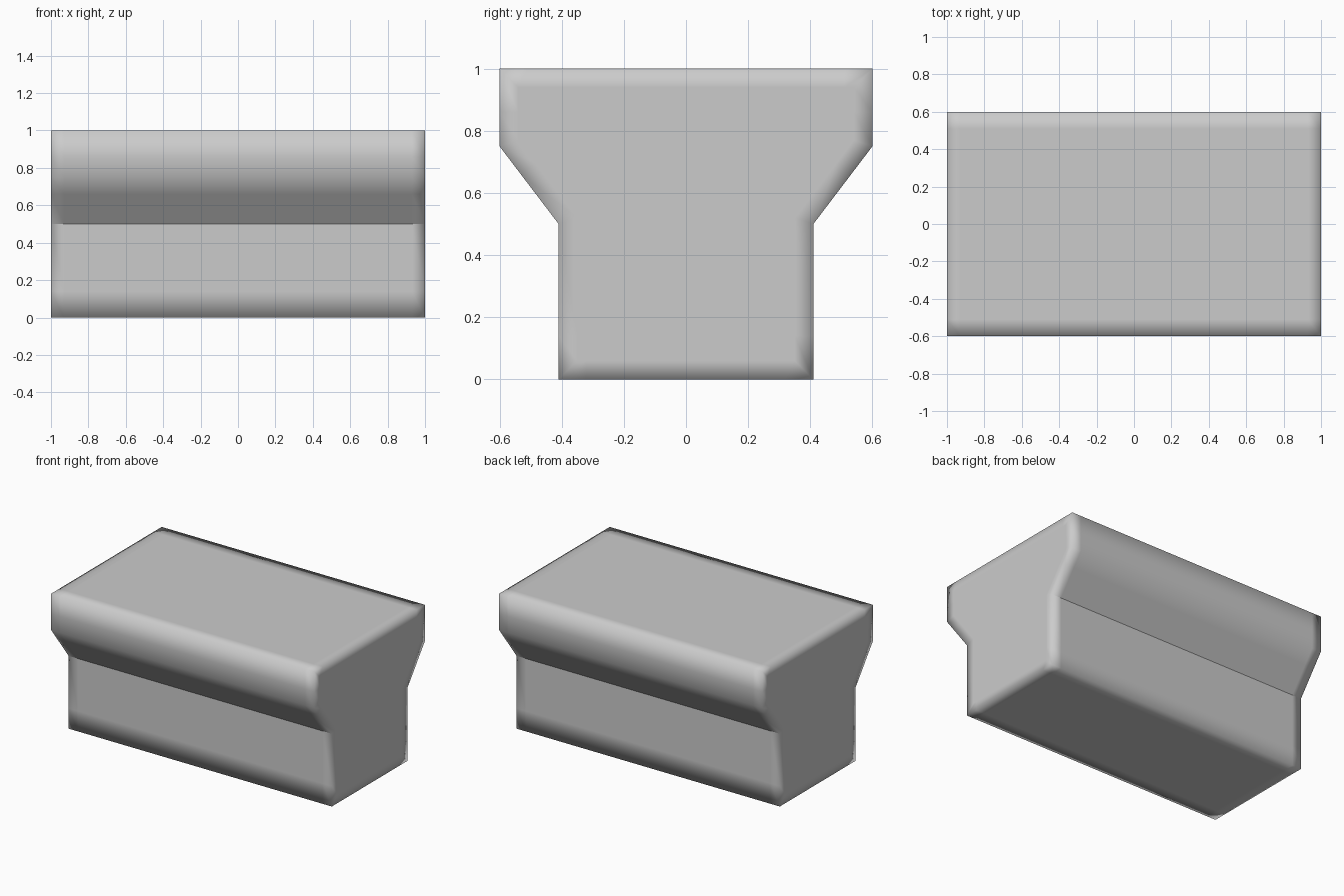
import bpy, bmesh

if "Cube" in bpy.data.objects:
    bpy.data.objects.remove(bpy.data.objects["Cube"])

# Half profile (y, z) from bottom to top, with support points beside the soft edges
half = [(0.32, 0), (0.41, 0), (0.41, 0.14), (0.41, 0.5),
        (0.53, 0.66), (0.6, 0.75), (0.6, 0.86), (0.6, 1), (0.51, 1)]
half[4] = (0.41 + 0.19 * 0.64, 0.66)
profile = half + [(-y, z) for y, z in reversed(half)]
stations = [-1, -0.93, 0.93, 1]

bm = bmesh.new()
rings = [[bm.verts.new((x, y, z)) for y, z in profile] for x in stations]
n = len(profile)

# Long outer skin
for a, b in zip(rings, rings[1:]):
    for i in range(n):
        j = (i + 1) % n
        bm.faces.new((a[i], a[j], b[j], b[i]))

# End caps with a support loop
caps = [bm.faces.new(rings[0]), bm.faces.new(rings[-1])]
bmesh.ops.recalc_face_normals(bm, faces=bm.faces[:])
bmesh.ops.inset_individual(bm, faces=caps, thickness=0.06, use_even_offset=True)

# Smooth everywhere except the crease under the overhang
for f in bm.faces:
    f.smooth = True
for e in bm.edges:
    a, b = e.verts
    if all(abs(v.co.z - 0.5) < 1e-4 and abs(abs(v.co.y) - 0.41) < 1e-4 for v in (a, b)):
        e.smooth = False

mesh = bpy.data.meshes.new("overhanging_block")
bm.to_mesh(mesh)
bm.free()
block = bpy.data.objects.new("overhanging_block", mesh)
bpy.context.collection.objects.link(block)
